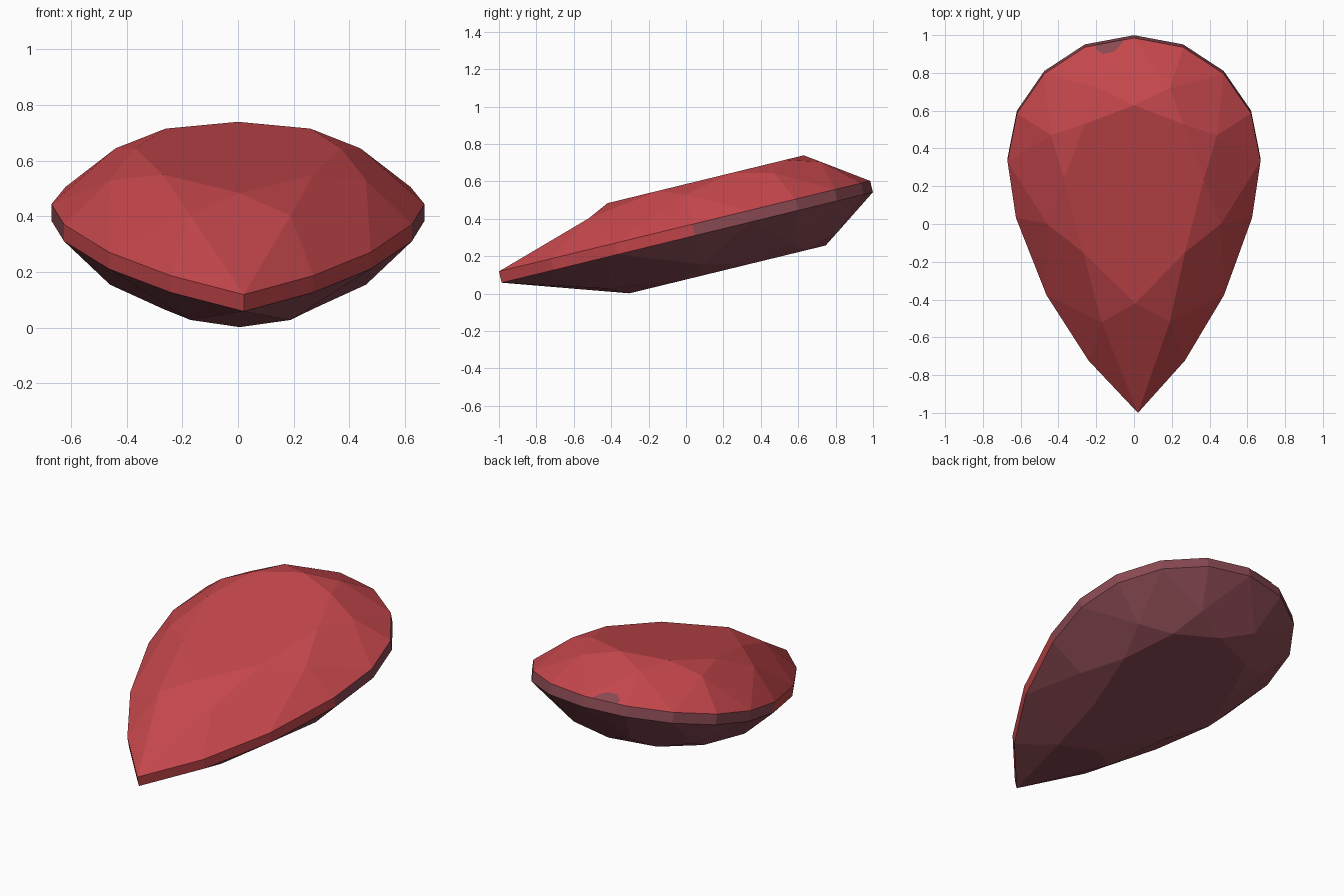
import bpy, bmesh, math
from mathutils import Vector

if "Cube" in bpy.data.objects:
    bpy.data.objects.remove(bpy.data.objects["Cube"])

TILT = math.radians(13.7)
LOC = (0, -0.0776, 0.312)

def material(name, rgb):
    m = bpy.data.materials.new(name)
    m.diffuse_color = (*rgb, 1)
    m.use_nodes = True
    m.node_tree.nodes["Principled BSDF"].inputs["Base Color"].default_value = m.diffuse_color
    return m

red = material("ruby red", (0.56, 0.063, 0.072))
plum = material("dusky plum", (0.25, 0.067, 0.085))

# half outlines from the round back to the front point, in the stone's own plane
GIRDLE = [(0, 1.101), (.26, 1.051), (.475, .906), (.62, .69), (.67, .43),
          (.625, .121), (.47, -.30), (.255, -.657), (0, -.942)]
TABLE = [(0, .788), (.26, .685), (.37, .387), (.27, -.014), (0, -.292)]
MID = [(.19, .868), (.44, .611), (.46, .127), (.18, -.408)]

def ring(half, z, closed=True):
    """Mirror a half outline into a full ring; the point leans slightly to +x."""
    other = half[-2:0:-1] if closed else half[::-1]
    pts = half + [(-x, y) for x, y in other]
    return [Vector((x + 0.022 * max(0, -y), y, z)) for x, y in pts]

def make(name, faces, mats, rule=None):
    bm = bmesh.new()
    for f in faces:
        bm.faces.new([bm.verts.new(p) for p in f])
    if rule:
        for f in bm.faces:
            f.material_index = rule(f.calc_center_median())
    bmesh.ops.remove_doubles(bm, verts=bm.verts, dist=1e-5)
    me = bpy.data.meshes.new(name)
    bm.to_mesh(me)
    bm.free()
    ob = bpy.data.objects.new(name, me)
    bpy.context.collection.objects.link(ob)
    for m in mats:
        me.materials.append(m)
    ob.rotation_euler.x = TILT
    ob.location = LOC
    return ob

def facets(s):
    """Brilliant-cut cap: table, kites, stars and girdle facets (s = +1 up, -1 down)."""
    T, M, G = ring(TABLE, .248 * s), ring(MID, .193 * s, False), ring(GIRDLE, .031 * s)
    out = [T[::-1]]
    for k in range(8):
        g0, g1, g2 = G[2 * k], G[2 * k + 1], G[(2 * k + 2) % 16]
        out += [[T[k], M[k - 1], g0, M[k]][::-1],       # kite
                [T[k], M[k], T[(k + 1) % 8]][::-1],     # star
                [M[k], g0, g1][::-1], [M[k], g1, g2][::-1]]
    return out if s > 0 else [f[::-1] for f in out]

# crown and pavilion
make("crown", facets(1), [red])
make("pavilion", facets(-1), [plum])

# girdle band: red towards the point, plum round the back
up, low = ring(GIRDLE, .031), ring(GIRDLE, -.031)
band = [[up[i], up[(i + 1) % 16], low[(i + 1) % 16], low[i]] for i in range(16)]
make("girdle", band, [red, plum], lambda c: int(c.y > 0))

# small plum stain on the crown's back edge
a, b, c = up[15], up[0], ring(MID, .193, False)[7]
n = (b - a).cross(c - a).normalized()
n *= 0.003 if n.z > 0 else -0.003
stain = [a + (b - a) * u + (c - a) * v + n
         for u, v in [(.22, 0), (.8, 0), (.68, .13), (.52, .24), (.3, .24), (.2, .12)]]
if (stain[1] - stain[0]).cross(stain[2] - stain[0]).z < 0:
    stain.reverse()
make("crown_stain", [stain], [plum])
